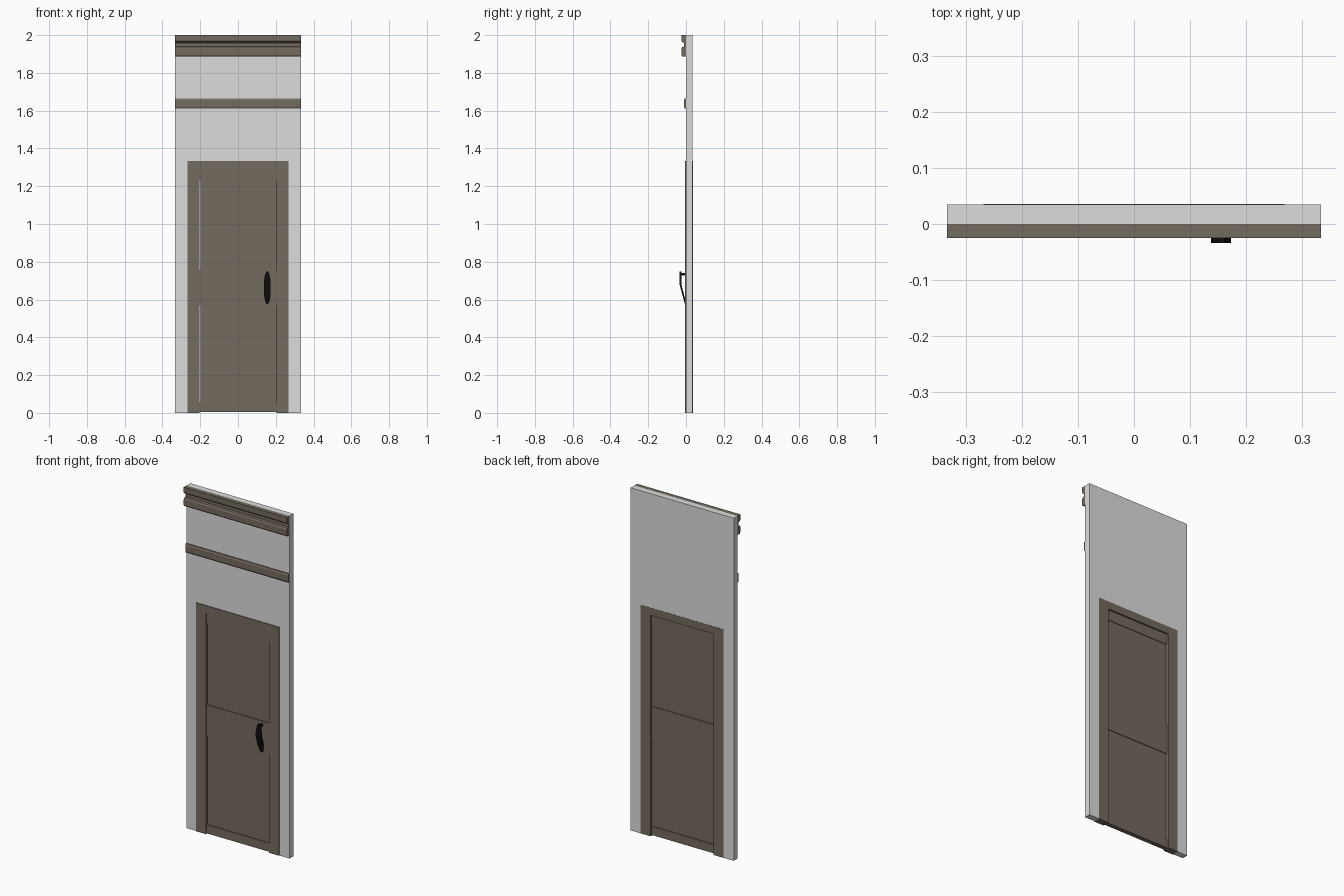
import bpy, bmesh, math

if "Cube" in bpy.data.objects:
    bpy.data.objects.remove(bpy.data.objects["Cube"])


def material(name, rgb):
    m = bpy.data.materials.new(name)
    m.diffuse_color = (*rgb, 1)
    m.use_nodes = True
    m.node_tree.nodes["Principled BSDF"].inputs["Base Color"].default_value = m.diffuse_color
    return m


WALL = material("pale_grey_plaster", (0.72, 0.72, 0.72))
WOOD = material("brown_wood", (0.175, 0.145, 0.115))
METAL = material("black_metal", (0.005, 0.005, 0.005))


def finish(name, bm, mat):
    bmesh.ops.recalc_face_normals(bm, faces=bm.faces)
    me = bpy.data.meshes.new(name)
    bm.to_mesh(me)
    bm.free()
    ob = bpy.data.objects.new(name, me)
    bpy.context.collection.objects.link(ob)
    me.materials.append(mat)
    return ob


def prism(name, ring_a, ring_b, mat):
    """Closed solid between two matching outlines."""
    bm = bmesh.new()
    a = [bm.verts.new(p) for p in ring_a]
    b = [bm.verts.new(p) for p in ring_b]
    n = len(a)
    bm.faces.new(a)
    bm.faces.new(b[::-1])
    for i in range(n):
        j = (i + 1) % n
        bm.faces.new((a[i], b[i], b[j], a[j]))
    return finish(name, bm, mat)


def extrude_y(name, outline, y0, y1, mat):
    return prism(name, [(x, y0, z) for x, z in outline],
                 [(x, y1, z) for x, z in outline], mat)


def extrude_x(name, profile, x0, x1, mat):
    return prism(name, [(x0, y, z) for y, z in profile],
                 [(x1, y, z) for y, z in profile], mat)


def box(name, x0, x1, y0, y1, z0, z1, mat):
    return extrude_y(name, [(x0, z0), (x1, z0), (x1, z1), (x0, z1)], y0, y1, mat)


def arch(w, h, iw, ih):
    """Square arch outline: outer size and opening size."""
    return [(-w, 0), (-iw, 0), (-iw, ih), (iw, ih), (iw, 0), (w, 0), (w, h), (-w, h)]


W = 0.333
# wall with doorway, and the door frame lining it
extrude_y("wall", arch(W, 2.0, 0.267, 1.333), 0.0, 0.035, WALL)
extrude_y("door_frame", arch(0.268, 1.334, 0.204, 1.29), -0.004, 0.036, WOOD)

# door leaf: three rails with two thinner panels between them
for name, z0, z1 in (("bottom_rail", 0.004, 0.055),
                     ("middle_rail", 0.57, 0.755),
                     ("top_rail", 1.23, 1.29)):
    box(name, -0.204, 0.204, 0.0, 0.026, z0, z1, WOOD)
for name, z0, z1 in (("lower_panel", 0.055, 0.57), ("upper_panel", 0.755, 1.23)):
    box(name, -0.199, 0.204, 0.004, 0.022, z0, z1, WOOD)

# cornice and picture rail mouldings
extrude_x("cornice", [(0, 1.888), (-0.02, 1.888), (-0.025, 1.896), (-0.025, 1.928),
                      (-0.02, 1.936), (-0.010, 1.94), (-0.010, 1.958), (-0.02, 1.963),
                      (-0.025, 1.968), (-0.025, 2.0), (0, 2.0)], -W, W, WOOD)
extrude_x("picture_rail", [(0, 1.612), (-0.007, 1.612), (-0.011, 1.622),
                           (-0.011, 1.655), (-0.007, 1.664), (0, 1.664)], -W, W, WOOD)


# handle: rounded strip that leans back to the door at its lower end
def handle_y(z):
    if z > 0.68:
        return -0.034
    return -0.034 + 0.027 * (0.68 - z) / 0.10


bm = bmesh.new()
rows = 16
rings = []
for i in range(rows + 1):
    t = -math.cos(math.pi * i / rows)
    z = 0.662 + 0.086 * t
    half = max(0.006, 0.018 * (1 - abs(t) ** 2.5) ** 0.5)
    y = handle_y(z)
    rings.append([bm.verts.new(p) for p in (
        (0.155 - half, y, z), (0.155 + half, y, z),
        (0.155 + half, y + 0.009, z), (0.155 - half, y + 0.009, z))])
for a, b in zip(rings, rings[1:]):
    for k in range(4):
        bm.faces.new((a[k], a[(k + 1) % 4], b[(k + 1) % 4], b[k]))
bm.faces.new(rings[0])
bm.faces.new(rings[-1][::-1])
finish("door_handle", bm, METAL)
box("handle_mount", 0.147, 0.163, -0.028, 0.004, 0.728, 0.74, METAL)
